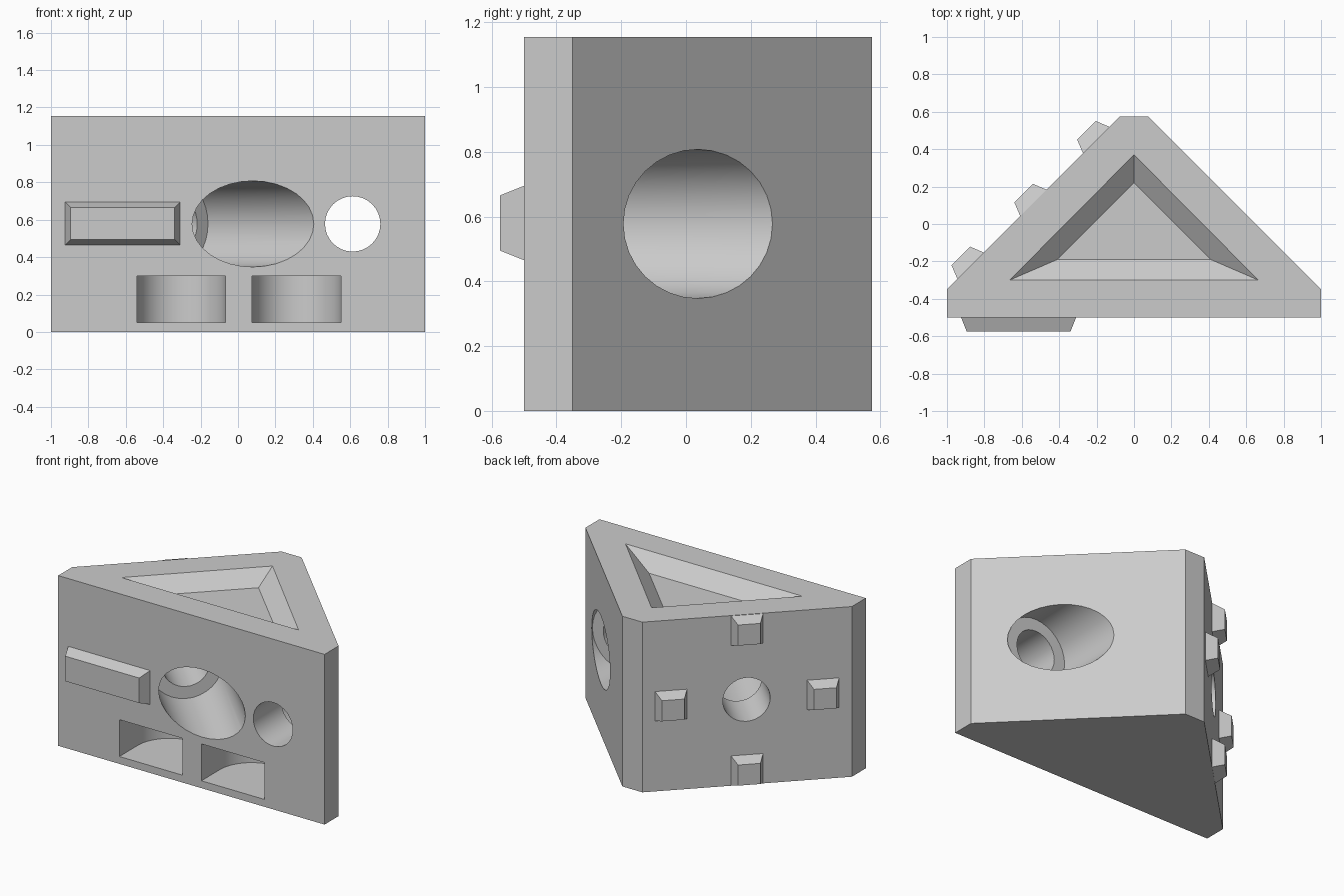
import bpy, math
from mathutils import Vector, Matrix

if "Cube" in bpy.data.objects:
    bpy.data.objects.remove(bpy.data.objects["Cube"], do_unlink=True)

grey = bpy.data.materials.new("light grey")
grey.use_nodes = True
grey.diffuse_color = (0.6, 0.6, 0.6, 1)
grey.node_tree.nodes["Principled BSDF"].inputs["Base Color"].default_value = (0.6, 0.6, 0.6, 1)

HEIGHT = 1.155
MID = HEIGHT / 2
FACE = 0.65          # slanted faces lie on |x| + y = FACE


def loft(name, low, high, z0, z1, matrix=Matrix()):
    """Solid between two counter-clockwise outlines at heights z0 and z1."""
    n = len(low)
    verts = [(x, y, z0) for x, y in low] + [(x, y, z1) for x, y in high]
    faces = [list(range(n))[::-1], list(range(n, 2 * n))]
    faces += [(i, (i + 1) % n, n + (i + 1) % n, n + i) for i in range(n)]
    mesh = bpy.data.meshes.new(name)
    mesh.from_pydata(verts, [], faces)
    mesh.transform(matrix)
    mesh.materials.append(grey)
    obj = bpy.data.objects.new(name, mesh)
    bpy.context.collection.objects.link(obj)
    return obj


def rod(name, start, end, radius):
    """Horizontal cylinder at mid height between two plan points."""
    a, b = Vector((*start, MID)), Vector((*end, MID))
    ring = [(radius * math.cos(i * math.tau / 32), radius * math.sin(i * math.tau / 32))
            for i in range(32)]
    turn = (b - a).to_track_quat('Z', 'Y').to_matrix().to_4x4()
    return loft(name, ring, ring, 0, (b - a).length, Matrix.Translation(a) @ turn)


def rectangle(w, h):
    return [(-w / 2, -h / 2), (w / 2, -h / 2), (w / 2, h / 2), (-w / 2, h / 2)]


def tab(name, centre, normal, w, h):
    """Tapered key standing on a vertical face."""
    out = Vector(normal).normalized()
    up = Vector((0, 0, 1))
    frame = Matrix((up.cross(out), up, out)).transposed().to_4x4()
    return loft(name, rectangle(w, h), rectangle(w - 0.06, h - 0.06), 0, 0.075,
                Matrix.Translation(centre) @ frame)


# Body: triangular prism with clipped corners
outline = [(-1, -0.5), (1, -0.5), (1, -0.35), (0.075, 0.575), (-0.075, 0.575), (-1, -0.35)]
body = loft("corner_block", outline, outline, 0, HEIGHT)

# Tapered triangular recess in the top
floor = [Vector(p) for p in ((-0.41, -0.19), (0.41, -0.19), (0, 0.22))]
rim = [Vector(p) for p in ((-0.665, -0.3), (0.665, -0.3), (0, 0.37))]
above = [f.lerp(r, 1.2) for f, r in zip(floor, rim)]
depth = 0.09
cutters = [loft("recess_cutter", floor, above, HEIGHT - depth, HEIGHT + 0.2 * depth)]

# Bolt holes, each with a wide counterbore reaching the opposite face
cutters += [
    rod("slanted_counterbore", (-0.323, -0.097), (0.377, -0.797), 0.23),
    rod("slanted_bolt_hole", (-0.28, -0.14), (-0.7, 0.28), 0.148),
    rod("straight_counterbore", (0.613, -0.2), (0.613, 0.7), 0.23),
    rod("straight_bolt_hole", (0.613, -0.15), (0.613, -0.7), 0.148),
]

# Round-ended pockets low on the front
for x in (-0.303, 0.313):
    r, back = 0.2375, -0.3
    slot = [(x - r, -0.6), (x + r, -0.6)]
    slot += [(x + r * math.cos(i * math.pi / 16), back + r * math.sin(i * math.pi / 16))
             for i in range(17)]
    cutters.append(loft("pocket_cutter", slot, slot, 0.05, 0.3))

bpy.context.view_layer.objects.active = body
for cutter in cutters:
    cut = body.modifiers.new("cut", 'BOOLEAN')
    cut.operation = 'DIFFERENCE'
    cut.solver = 'EXACT'
    cut.object = cutter
    bpy.ops.object.modifier_apply(modifier=cut.name)
    bpy.data.objects.remove(cutter, do_unlink=True)

bpy.ops.object.select_all(action='DESELECT')
body.select_set(True)
bpy.ops.object.shade_smooth_by_angle(angle=math.radians(30))

# Long key on the front
tab("front_key", (-0.617, -0.5, 0.58), (0, -1, 0), 0.615, 0.23)

# Four small keys around the hole in the slanted face
middle = Vector((-0.5375, FACE - 0.5375, MID))
along = Vector((1, 1, 0)).normalized()
offsets = {"inner_key": along, "outer_key": -along,
           "upper_key": Vector((0, 0, 1)), "lower_key": Vector((0, 0, -1))}
for name, direction in offsets.items():
    tab(name, middle + 0.475 * direction, (-1, 1, 0), 0.2, 0.2)
